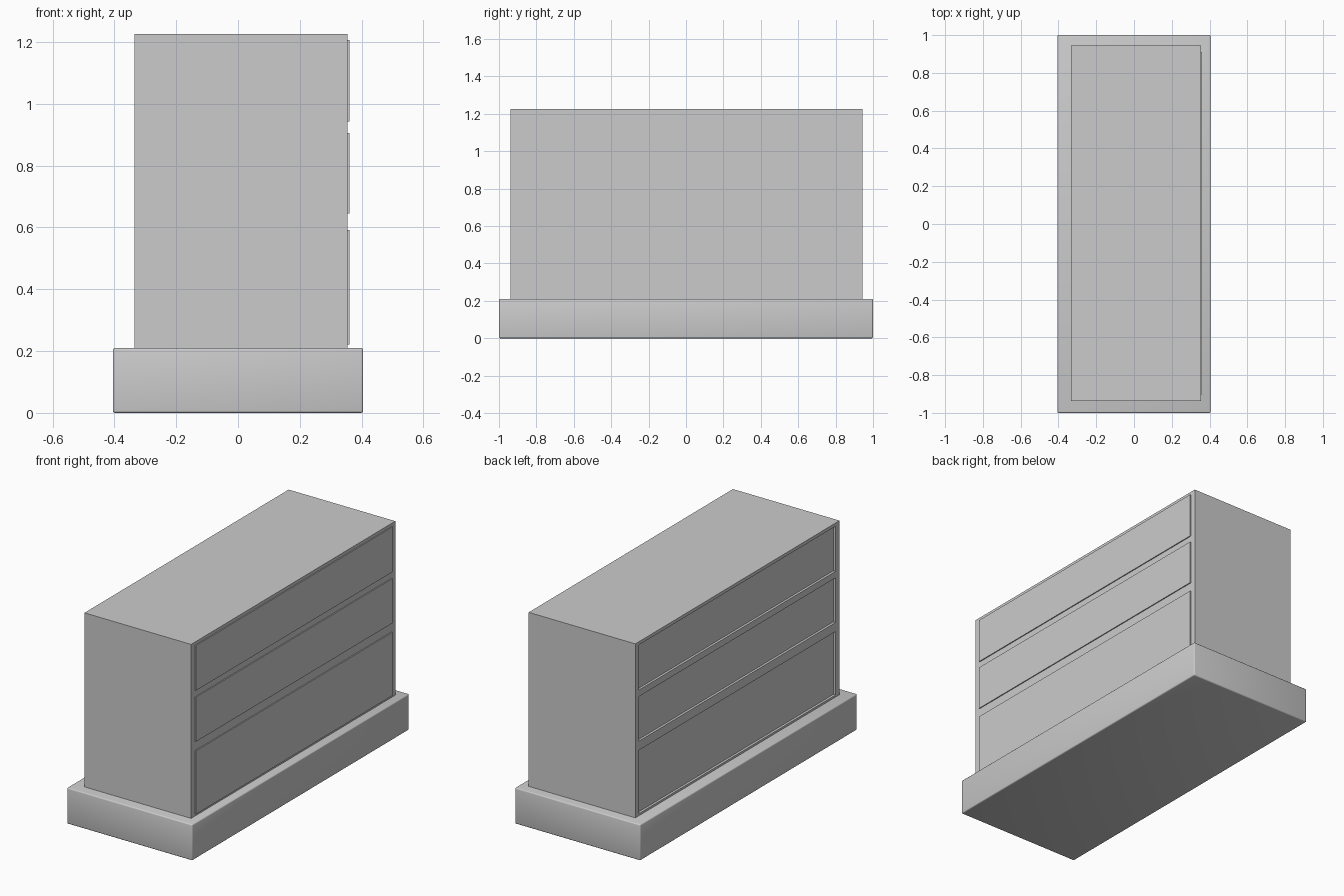
import bpy

if "Cube" in bpy.data.objects:
    bpy.data.objects.remove(bpy.data.objects["Cube"])


def box(name, x, y, z):
    """Axis-aligned box from (min, max) ranges."""
    bpy.ops.mesh.primitive_cube_add(size=1)
    ob = bpy.context.object
    ob.name = name
    for i, (a, b) in enumerate((x, y, z)):
        for v in ob.data.vertices:
            v.co[i] = a if v.co[i] < 0 else b
    return ob


def apply_modifier(ob, mod):
    bpy.ops.object.select_all(action='DESELECT')
    bpy.context.view_layer.objects.active = ob
    ob.select_set(True)
    bpy.ops.object.modifier_apply(modifier=mod.name)


# Plinth with slightly softened edges
plinth = box("plinth", (-0.405, 0.405), (-1, 1), (0, 0.21))
bev = plinth.modifiers.new("soft_edges", 'BEVEL')
bev.width = 0.007
bev.segments = 3
apply_modifier(plinth, bev)
bpy.ops.object.shade_smooth_by_angle()

# Cabinet body
BACK, FRONT = -0.334, 0.354
body = box("cabinet_body", (BACK, FRONT), (-0.938, 0.944), (0.208, 1.225))

# Three panel rows: raised on the +x side, sunken on the -x side
panel_y = (-0.902, 0.911)
rows = {"lower": (0.222, 0.592), "middle": (0.645, 0.905), "upper": (0.943, 1.206)}
for row, z in rows.items():
    box(row + "_drawer_front", (FRONT - 0.005, FRONT + 0.006), panel_y, z)
    cutter = box(row + "_recess_cutter", (BACK - 0.05, BACK + 0.014), panel_y, z)
    cutter.hide_render = True
    cut = body.modifiers.new(row + "_recess", 'BOOLEAN')
    cut.operation = 'DIFFERENCE'
    cut.solver = 'EXACT'
    cut.object = cutter
    apply_modifier(body, cut)
    bpy.data.objects.remove(cutter)
